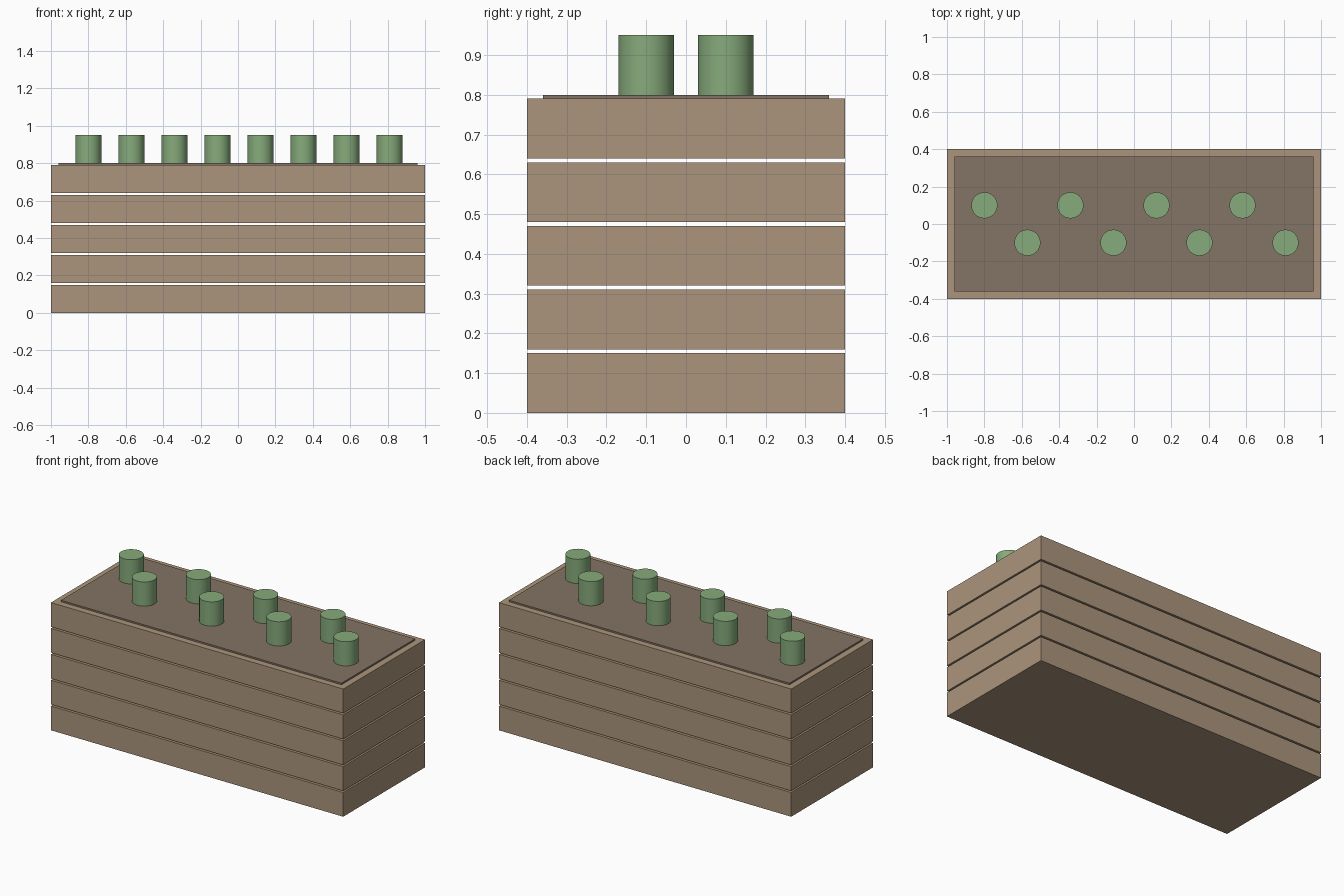
import bpy

if "Cube" in bpy.data.objects:
    bpy.data.objects.remove(bpy.data.objects["Cube"])

BOARDS, BOARD_H, GAP = 5, 0.15, 0.01
TOP = BOARDS * (BOARD_H + GAP) - GAP


def material(name, rgb):
    mat = bpy.data.materials.new(name)
    mat.diffuse_color = (*rgb, 1.0)
    mat.use_nodes = True
    mat.node_tree.nodes["Principled BSDF"].inputs["Base Color"].default_value = mat.diffuse_color
    return mat


def box(name, size_x, size_y, z0, z1, mat):
    bpy.ops.mesh.primitive_cube_add(size=1, location=(0, 0, (z0 + z1) / 2))
    obj = bpy.context.object
    obj.name = name
    obj.scale = (size_x, size_y, z1 - z0)
    bpy.ops.object.transform_apply(location=False, rotation=False, scale=True)
    obj.data.materials.append(mat)
    return obj


def plant(name, x, y, z0, z1, mat):
    bpy.ops.mesh.primitive_cylinder_add(vertices=32, radius=0.07, depth=z1 - z0,
                                        location=(x, y, (z0 + z1) / 2))
    obj = bpy.context.object
    obj.name = name
    obj.data.materials.append(mat)
    bpy.ops.object.shade_smooth_by_angle()
    return obj


wood = material("wood", (0.41, 0.30, 0.20))
earth = material("earth", (0.23, 0.175, 0.13))
leaf = material("leaf", (0.24, 0.41, 0.20))

# Stacked timber layers with open gaps between them
for i in range(BOARDS):
    z = i * (BOARD_H + GAP)
    box(f"timber_layer_{i + 1}", 2.0, 0.8, z, z + BOARD_H, wood)

# Soil bed, standing slightly proud of the top layer
box("soil", 1.92, 0.72, TOP - 0.01, TOP + 0.01, earth)

# Two staggered rows of plants
for i in range(8):
    plant(f"plant_{i + 1}", -0.8 + 0.23 * i, 0.1 if i % 2 == 0 else -0.1,
          TOP, 0.95, leaf)
